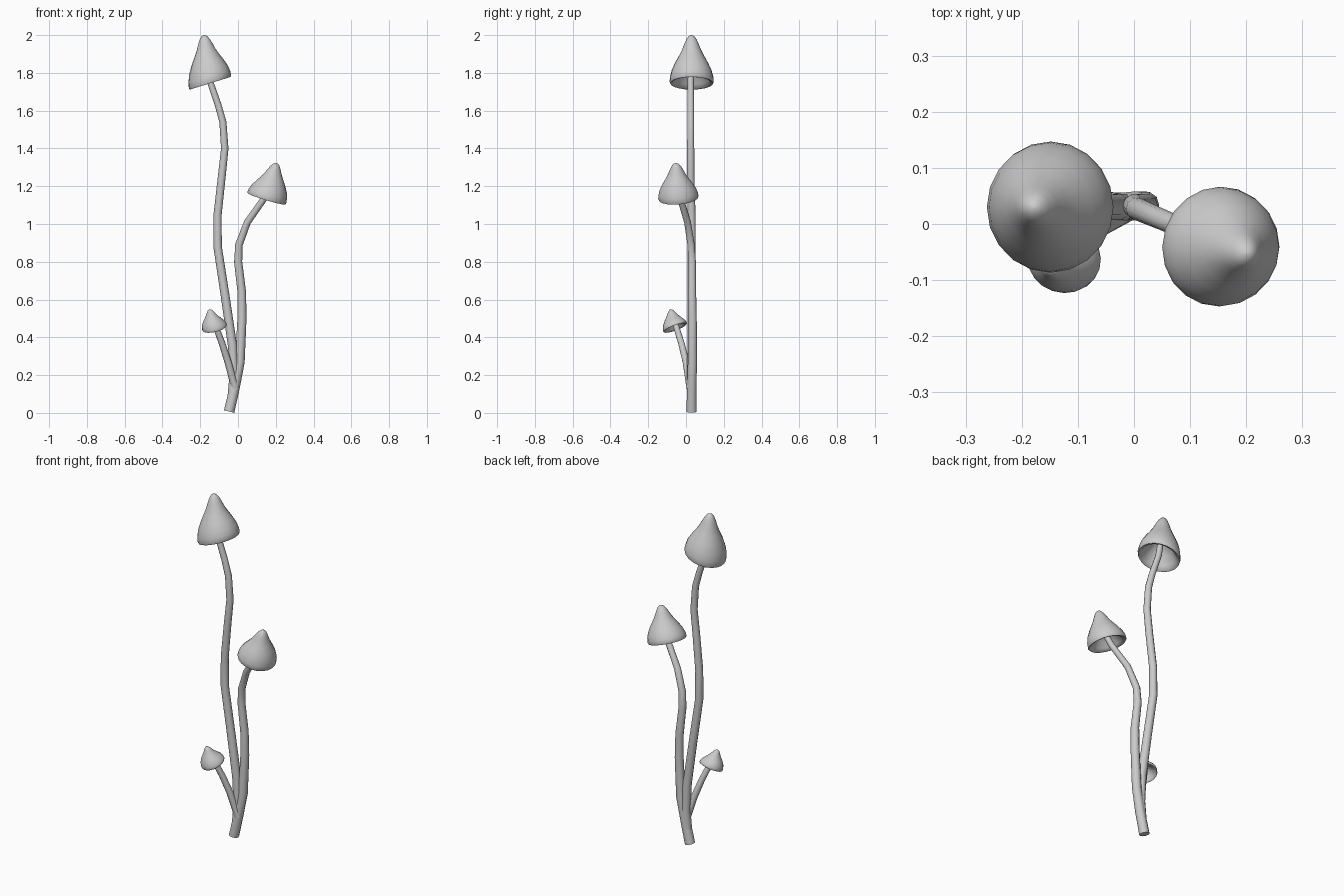
import bpy, bmesh, math
from mathutils import Vector

cube = bpy.data.objects.get("Cube")
if cube:
    bpy.data.objects.remove(cube, do_unlink=True)

grey = bpy.data.materials.new("mushroom grey")
grey.use_nodes = True
colour = (0.6, 0.6, 0.6, 1)
grey.diffuse_color = colour
grey.node_tree.nodes["Principled BSDF"].inputs["Base Color"].default_value = colour


def loft(name, rings, sides):
    """Skin a closed body through rings of (centre, normal, radius)."""
    bm = bmesh.new()
    loops = []
    for centre, normal, radius in rings:
        turn = Vector((0, 0, 1)).rotation_difference(normal)
        loop = []
        for i in range(sides):
            a = 2 * math.pi * i / sides
            loop.append(bm.verts.new(
                centre + turn @ Vector((math.cos(a), math.sin(a), 0)) * radius))
        loops.append(loop)
    for low, high in zip(loops, loops[1:]):
        for i in range(sides):
            j = (i + 1) % sides
            bm.faces.new((low[i], low[j], high[j], high[i]))
    bm.faces.new(loops[0][::-1])
    bm.faces.new(loops[-1])
    bmesh.ops.recalc_face_normals(bm, faces=bm.faces)
    mesh = bpy.data.meshes.new(name)
    bm.to_mesh(mesh)
    bm.free()
    mesh.materials.append(grey)
    obj = bpy.data.objects.new(name, mesh)
    bpy.context.collection.objects.link(obj)
    bpy.ops.object.select_all(action='DESELECT')
    obj.select_set(True)
    bpy.context.view_layer.objects.active = obj
    bpy.ops.object.shade_smooth_by_angle(angle=math.radians(50))
    return obj


def stem(name, path, r_base, r_top):
    pts = [Vector(p) for p in path]
    last = len(pts) - 1
    rings = []
    for i, p in enumerate(pts):
        along = (pts[min(i + 1, last)] - pts[max(i - 1, 0)]).normalized()
        rings.append((p, along, r_base + (r_top - r_base) * i / last))
    return loft(name, rings, 10)


# Cap section as (radius, height): hollow underside, rolled rim, outer bell, tip
SECTION = [(0.02, 0.42), (0.3, 0.36), (0.58, 0.22), (0.78, 0.06), (0.88, -0.01),
           (0.97, -0.02), (1, 0.02), (0.98, 0.12), (0.9, 0.26), (0.74, 0.42),
           (0.56, 0.57), (0.42, 0.7), (0.32, 0.82), (0.22, 0.92), (0.12, 0.98),
           (0.02, 1)]


def cap(name, rim, apex, lean, radius):
    """Bell whose tilted rim levels out towards the apex."""
    rim, apex = Vector(rim), Vector(apex)
    rings = []
    for r, h in SECTION:
        level = 1 - max(h, 0)
        normal = Vector((lean[0] * level, lean[1] * level, 1)).normalized()
        rings.append((rim.lerp(apex, h), normal, radius * r))
    return loft(name, rings, 20)


# Stems
stem("tall_stem", [(-0.03, 0.03, 0.08), (-0.02, 0.03, 0.2), (-0.03, 0.03, 0.36),
                   (-0.065, 0.03, 0.6), (-0.108, 0.03, 0.88), (-0.108, 0.03, 1.05),
                   (-0.085, 0.025, 1.26), (-0.07, 0.025, 1.4), (-0.08, 0.025, 1.54),
                   (-0.105, 0.025, 1.63), (-0.15, 0.025, 1.76), (-0.165, 0.027, 1.86)],
     0.026, 0.016)
stem("middle_stem", [(-0.047, 0.03, 0.007), (-0.018, 0.03, 0.13), (0.01, 0.034, 0.27),
                     (0.021, 0.034, 0.5), (0.02, 0.032, 0.64), (0.001, 0.032, 0.8),
                     (0.005, 0.027, 0.89), (0.05, 0.008, 1.01), (0.135, -0.028, 1.13),
                     (0.165, -0.042, 1.19)],
     0.028, 0.016)
stem("small_stem", [(-0.015, 0.022, 0.13), (-0.053, 0, 0.27), (-0.085, -0.025, 0.37),
                    (-0.115, -0.05, 0.45), (-0.125, -0.058, 0.48)],
     0.02, 0.015)

# Caps
cap("tall_cap", (-0.148, 0.03, 1.75), (-0.178, 0.029, 2), (-0.31, 0), 0.117)
cap("middle_cap", (0.152, -0.04, 1.137), (0.2, -0.053, 1.323), (0.3, -0.08), 0.107)
cap("small_cap", (-0.124, -0.058, 0.452), (-0.148, -0.079, 0.548), (-0.24, -0.37), 0.067)
